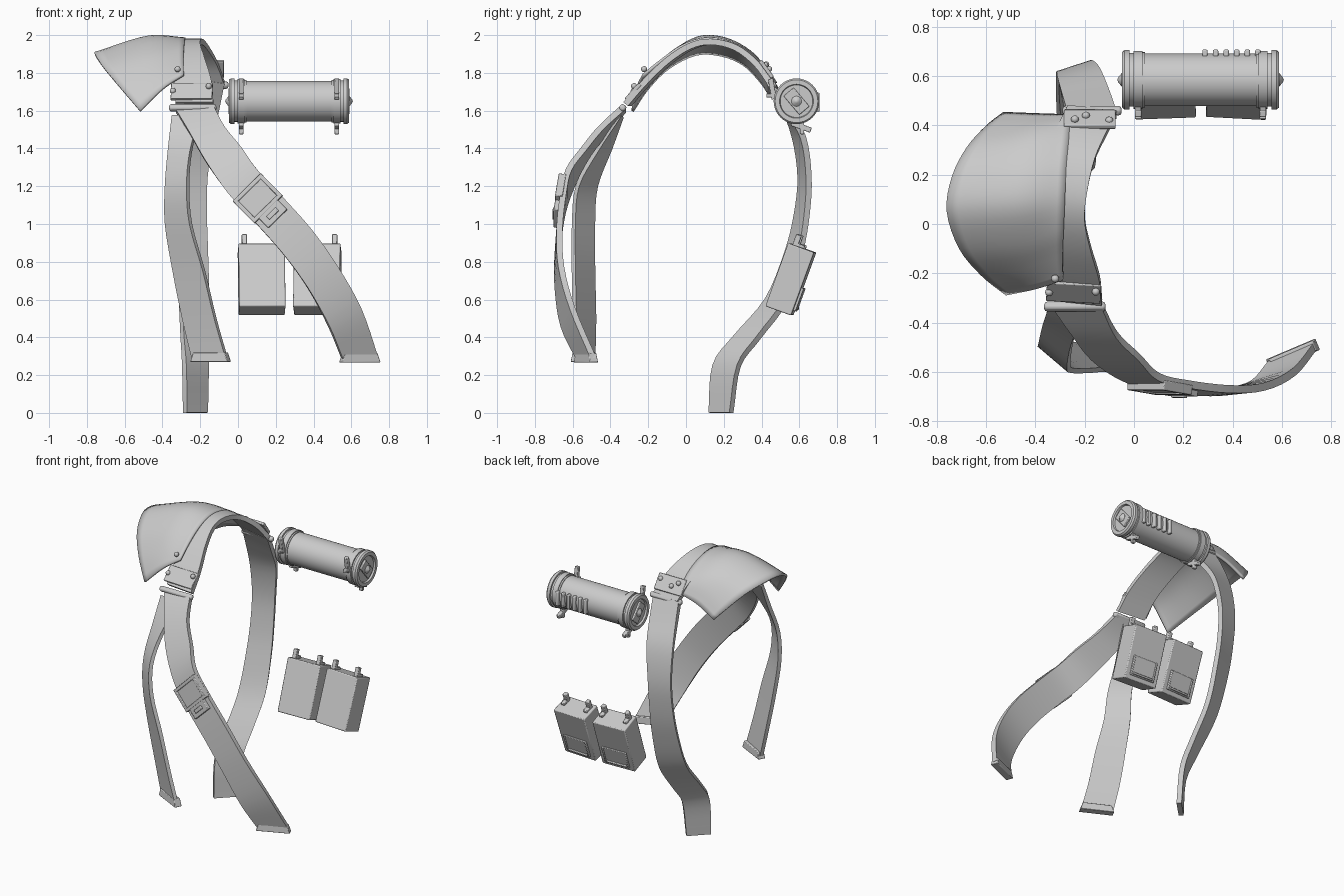
import bpy, bmesh, math
from mathutils import Matrix, Vector

if "Cube" in bpy.data.objects:
    bpy.data.objects.remove(bpy.data.objects["Cube"])

grey = bpy.data.materials.new("light_grey")
grey.diffuse_color = (0.6, 0.6, 0.6, 1)
grey.use_nodes = True
grey.node_tree.nodes["Principled BSDF"].inputs["Base Color"].default_value = grey.diffuse_color


def finish(name, bm, matrix=None, bevel=0):
    bmesh.ops.recalc_face_normals(bm, faces=bm.faces)
    me = bpy.data.meshes.new(name)
    bm.to_mesh(me)
    bm.free()
    me.materials.append(grey)
    ob = bpy.data.objects.new(name, me)
    bpy.context.collection.objects.link(ob)
    if matrix:
        ob.matrix_world = matrix
    if bevel:
        mod = ob.modifiers.new("bevel", 'BEVEL')
        mod.width, mod.segments = bevel, 2
    bpy.ops.object.select_all(action='DESELECT')
    ob.select_set(True)
    bpy.context.view_layer.objects.active = ob
    bpy.ops.object.shade_smooth_by_angle(angle=math.radians(35))
    return ob


def box(name, size, matrix, bevel=0.004, taper=1):
    bm = bmesh.new()
    bmesh.ops.create_cube(bm, size=1)
    for v in bm.verts:
        k = taper if v.co.z > 0 else 1
        v.co = Vector((v.co.x * size[0] * k, v.co.y * size[1] * k, v.co.z * size[2]))
    return finish(name, bm, matrix, bevel)


def at(x, y, z, yaw=0, tilt=0):
    return (Matrix.Translation((x, y, z)) @ Matrix.Rotation(math.radians(yaw), 4, 'Z')
            @ Matrix.Rotation(math.radians(tilt), 4, 'X'))


def spline(pts, n):
    """Catmull-Rom through vectors of any length."""
    p = [Vector(q) for q in pts]
    p = [2 * p[0] - p[1]] + p + [2 * p[-1] - p[-2]]
    out = []
    for a, b, c, d in zip(p, p[1:], p[2:], p[3:]):
        for i in range(n):
            t = i / n
            out.append(0.5 * (2 * b + (c - a) * t + (2 * a - 5 * b + 4 * c - d) * t * t
                              + (3 * b - a - 3 * c + d) * t ** 3))
    return out + [p[-2]]


def ribbon(name, edges, thick=0.032, n=4):
    """Flat strap between a left and a right edge path."""
    left = spline([e[:3] for e in edges], n)
    right = spline([e[3:] for e in edges], n)
    mid = [(a + b) / 2 for a, b in zip(left, right)]
    bm, rings = bmesh.new(), []
    for i, (a, b) in enumerate(zip(left, right)):
        tangent = mid[min(i + 1, len(mid) - 1)] - mid[max(i - 1, 0)]
        nrm = tangent.cross(b - a).normalized() * thick / 2
        ring = [a + nrm, b + nrm, b - nrm, a - nrm]
        rings.append([bm.verts.new((v.x, v.y, max(v.z, 0))) for v in ring])
    for r, s in zip(rings, rings[1:]):
        for k in range(4):
            bm.faces.new((r[k], r[k - 1], s[k - 1], s[k]))
    bm.faces.new(rings[0])
    bm.faces.new(rings[-1])
    return finish(name, bm)


def lathe_x(name, profile, matrix, seg=40):
    """Turn (x, radius) points around the x axis."""
    bm = bmesh.new()
    vs = [bm.verts.new((x, r, 0)) for x, r in profile]
    es = [bm.edges.new(p) for p in zip(vs, vs[1:])]
    bmesh.ops.spin(bm, geom=vs + es, axis=(1, 0, 0), cent=(0, 0, 0),
                   angle=math.tau, steps=seg, use_merge=True)
    bmesh.ops.remove_doubles(bm, verts=bm.verts, dist=0.0003)
    return finish(name, bm, matrix)


# shoulder pad: outer rim, crown and inner edge lofted together
rim = [(-.52, -.29, 1.60), (-.62, -.21, 1.72), (-.71, -.1, 1.83), (-.76, .05, 1.905),
       (-.74, .19, 1.90), (-.68, .31, 1.85), (-.6, .4, 1.76), (-.53, .455, 1.68)]
crown = [(-.40, -.265, 1.72), (-.44, -.18, 1.815), (-.47, -.08, 1.91), (-.48, .06, 1.99),
         (-.47, .19, 1.988), (-.45, .31, 1.935), (-.42, .39, 1.86), (-.40, .45, 1.75)]
inner = [(-.29, -.23, 1.795), (-.29, -.13, 1.875), (-.285, -.02, 1.95), (-.28, .1, 1.987),
         (-.275, .23, 1.972), (-.265, .34, 1.915), (-.26, .41, 1.85), (-.25, .445, 1.79)]
rows = [spline(r, 4) for r in (rim, crown, inner)]
bm = bmesh.new()
grid = [[bm.verts.new(v) for v in spline(col, 6)] for col in zip(*rows)]
for a, b in zip(grid, grid[1:]):
    for i in range(len(a) - 1):
        bm.faces.new((a[i], b[i], b[i + 1], a[i + 1]))
pad = finish("shoulder_pad", bm)
if sum((p.normal.z for p in pad.data.polygons)) < 0:
    pad.data.flip_normals()
shell = pad.modifiers.new("thickness", 'SOLIDIFY')
shell.thickness, shell.offset = 0.015, -1

# straps
right_edge = [(-.13, -.32, 1.635), (-.14, -.22, 1.75), (-.175, -.1, 1.865), (-.2, .02, 1.942),
              (-.19, .13, 1.965), (-.16, .26, 1.935), (-.11, .37, 1.85), (-.07, .45, 1.74)]
ribbon("shoulder_strap", [(x - .2, y + .02, z, x, y, z) for x, y, z in right_edge])
ribbon("chest_strap", [
    (-.33, -.33, 1.60, -.13, -.33, 1.62), (-.25, -.44, 1.47, -.07, -.45, 1.51),
    (-.17, -.54, 1.33, .02, -.54, 1.40), (-.05, -.62, 1.16, .10, -.62, 1.29),
    (.08, -.66, 1.02, .22, -.65, 1.16), (.24, -.68, .84, .39, -.67, .97),
    (.37, -.68, .66, .53, -.66, .77), (.48, -.65, .46, .65, -.60, .55),
    (.55, -.57, .29, .74, -.49, .29)])
ribbon("side_strap", [
    (-.35, -.34, 1.57, -.2, -.35, 1.58), (-.365, -.40, 1.40, -.25, -.48, 1.38),
    (-.38, -.475, 1.2, -.265, -.575, 1.2), (-.38, -.49, 1.0, -.25, -.595, 1.0),
    (-.34, -.49, .75, -.18, -.595, .75), (-.29, -.485, .5, -.12, -.59, .5),
    (-.24, -.49, .29, -.06, -.59, .29)], 0.024)
ribbon("back_strap", [
    (-.27, .44, 1.78, -.07, .44, 1.75), (-.29, .51, 1.64, -.10, .53, 1.61),
    (-.305, .575, 1.46, -.135, .62, 1.46), (-.31, .605, 1.25, -.165, .65, 1.25),
    (-.31, .585, 1.05, -.17, .64, 1.05), (-.31, .535, .85, -.165, .605, .85),
    (-.305, .43, .6, -.16, .53, .6), (-.295, .26, .4, -.16, .385, .4),
    (-.285, .15, .25, -.165, .28, .25), (-.28, .13, 0, -.17, .24, 0)])

# strap end clasps
box("chest_strap_clasp", (.22, .05, .05), at(.645, -.53, .292, 23), taper=.85)
box("side_strap_clasp", (.22, .05, .05), at(-.145, -.54, .295, -27), taper=.85)

# plates and bars where the straps join the shoulder strap
box("front_plate", (.22, .02, .11), at(-.245, -.275, 1.70, -3, -42))
box("front_bar", (.25, .035, .035), at(-.24, -.335, 1.615, 0, -40), .012)
box("back_plate", (.21, .02, .11), at(-.18, .425, 1.82, 0, 36))
box("back_bar", (.24, .035, .035), at(-.17, .46, 1.735, 0, 30), .012)

# rivets
for i, (x, y, z) in enumerate([(-.32, -.222, 1.82), (-.345, -.277, 1.705), (-.155, -.275, 1.73),
                               (-.24, .425, 1.845), (-.195, .44, 1.82), (-.1, .42, 1.84)]):
    bm = bmesh.new()
    bmesh.ops.create_uvsphere(bm, u_segments=12, v_segments=8, radius=.016)
    finish(f"rivet_{i}", bm, at(x, y, z))

# chest buckle, aligned with the chest strap
u = Vector((.71, 0, .70)).normalized()
v = Vector((.69, -.12, -.70)).normalized()
w = u.cross(v).normalized()
axes = Matrix((u, v, w)).transposed().to_4x4()
buckle = Matrix.Translation((.105, -.664, 1.135)) @ axes


def on_buckle(name, size, x, y, z):
    box(name, size, buckle @ Matrix.Translation((x, y, z)))


for s in (-1, 1):
    on_buckle("buckle_side", (.022, .165, .04), s * .094, 0, 0)
    on_buckle("buckle_rail", (.21, .022, .04), 0, s * .072, 0)
on_buckle("buckle_face", (.17, .125, .02), 0, 0, -.004)
on_buckle("buckle_tab", (.14, .075, .03), 0, .115, -.004)
on_buckle("buckle_button", (.07, .025, .012), 0, .115, -.022)

# canister
can = at(.27, .585, 1.65)
half = [(0, .107), (.225, .107), (.225, .112), (.235, .112), (.235, .118), (.272, .118),
        (.272, .109), (.288, .109), (.288, .121), (.308, .121), (.318, .113), (.318, .09),
        (.306, .086), (.306, .03), (.32, .027), (.334, .010), (.338, 0)]
lathe_x("canister", [(-x, r) for x, r in half[::-1]] + half[1:], can)
for s in (-1, 1):
    box("canister_end_bar", (.016, .07, .13),
        can @ Matrix.Translation((s * .311, 0, 0)) @ Matrix.Rotation(math.radians(40), 4, 'X'))
    # clip tabs, tangent to the band at front and underside
    for y, z, tilt in ((-.128, .065, 10), (.025, -.135, 70)):
        box("canister_clip", (.026, .028, .11),
            can @ Matrix.Translation((s * .253, y, z)) @ Matrix.Rotation(math.radians(tilt), 4, 'X'))
    box("canister_clip_foot", (.026, .022, .07), can @ Matrix.Translation((s * .253, .03, -.14)))
    box("canister_clip_foot", (.026, .07, .022), can @ Matrix.Translation((s * .253, -.125, .03)))
for i in range(6):
    box("canister_rib", (.022, .03, .10), at(.288 + i * .043, .693, 1.645), .006)

# pouches with top hooks and a framed panel on the back
for x, yaw in ((.125, 2), (.42, -3)):
    pouch = at(x, .555, .707, yaw, -20)

    def part(name, size, px, py, pz, bevel=.004):
        box(name, size, pouch @ Matrix.Translation((px, py, pz)), bevel)

    part("pouch", (.245, .145, .355), 0, 0, 0, .006)
    part("pouch_panel", (.17, .01, .13), 0, .076, -.085)
    part("pouch_panel_bar", (.15, .022, .014), 0, .08, -.135)
    for s in (-1, 1):
        part("pouch_panel_rim", (.012, .016, .13), s * .085, .078, -.085)
        part("pouch_hook", (.028, .03, .075), s * .09, -.035, .2)
        part("pouch_hook_lip", (.028, .06, .018), s * .09, -.015, .185)
